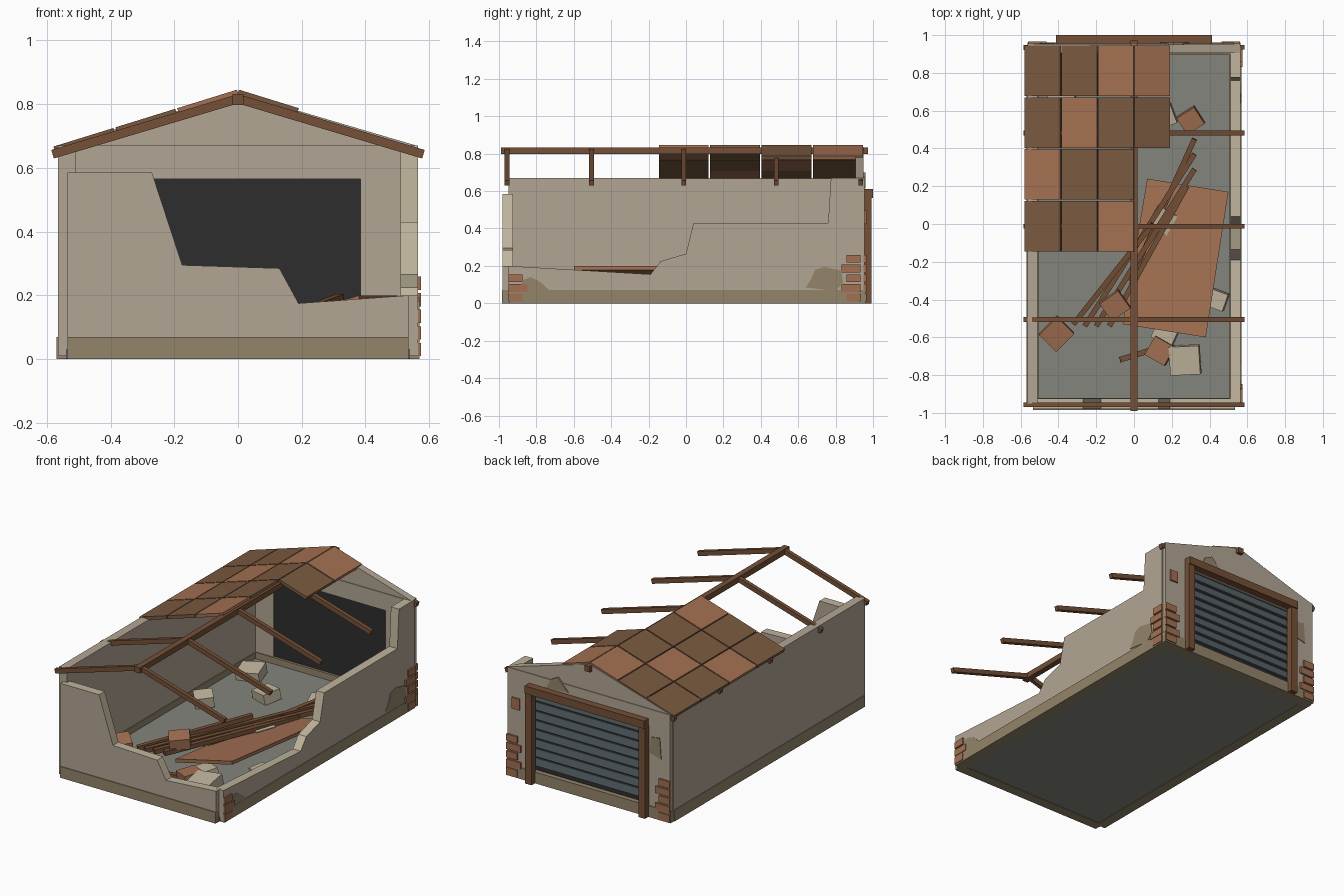
import bpy, bmesh, math
from mathutils import Vector, Matrix, Euler

if "Cube" in bpy.data.objects:
    bpy.data.objects.remove(bpy.data.objects["Cube"])


def material(name, rgb):
    m = bpy.data.materials.new(name)
    lin = [((c / 255 + 0.055) / 1.055) ** 2.4 for c in rgb]
    m.diffuse_color = (*lin, 1)
    m.use_nodes = True
    m.node_tree.nodes["Principled BSDF"].inputs["Base Color"].default_value = m.diffuse_color
    return m


WALL = material("tan plaster", (178, 166, 148))
BASE = material("olive plaster", (148, 133, 107))
CREAM = material("broken cream", (192, 181, 157))
RUST = material("rust clay", (163, 112, 82))
BROWN = material("brown clay", (122, 90, 64))
WOOD = material("dark wood", (117, 80, 55))
FLOOR = material("grey concrete", (133, 133, 125))
DARK = material("dark metal", (45, 45, 46))
SLAT = material("steel grey", (88, 98, 102))


def finish(name, bm, *mats):
    bmesh.ops.recalc_face_normals(bm, faces=bm.faces)
    me = bpy.data.meshes.new(name)
    bm.to_mesh(me)
    bm.free()
    for m in mats:
        me.materials.append(m)
    ob = bpy.data.objects.new(name, me)
    bpy.context.collection.objects.link(ob)
    return ob


def block(name, centre, size, mat, rot=(0, 0, 0)):
    bm = bmesh.new()
    bmesh.ops.create_cube(bm, size=1, matrix=Matrix.Diagonal((*size, 1)))
    ob = finish(name, bm, mat)
    ob.location = centre
    ob.rotation_euler = rot
    return ob


def box(name, lo, hi, mat):
    lo, hi = Vector(lo), Vector(hi)
    return block(name, (lo + hi) / 2, hi - lo, mat)


def beam(name, a, b, width, depth, mat):
    a, b = Vector(a), Vector(b)
    d = b - a
    rot = (0, -math.asin(d.z / d.length), math.atan2(d.y, d.x))
    return block(name, (a + b) / 2, (d.length, width, depth), mat, rot)


def prism(name, pts, axis, lo, hi, mat, broken=None):
    """Extrude an outline along x (outline y,z) or y (outline x,z)."""
    bm = bmesh.new()
    put = (lambda p, t: (t, p[0], p[1])) if axis == "x" else (lambda p, t: (p[0], t, p[1]))
    A = [bm.verts.new(put(p, lo)) for p in pts]
    B = [bm.verts.new(put(p, hi)) for p in pts]
    bm.faces.new(A)
    bm.faces.new(B)
    for i in range(len(pts)):
        j = (i + 1) % len(pts)
        bm.faces.new((A[i], A[j], B[j], B[i]))
    if broken:
        bmesh.ops.recalc_face_normals(bm, faces=bm.faces)
        for f in bm.faces:
            f.material_index = int(f.normal.z > 0.03)
    return finish(name, bm, mat, *([broken] if broken else []))


# Floor and plinth
box("floor_slab", (-0.54, -0.96, 0.002), (0.54, 0.94, 0.03), FLOOR)
box("plinth_left", (-0.57, -0.945, 0), (-0.505, 0.925, 0.07), BASE)
box("plinth_right", (0.505, -0.945, 0), (0.57, 0.925, 0.07), BASE)
box("plinth_front", (-0.535, -0.985, 0), (0.535, -0.92, 0.07), BASE)
box("plinth_back", (-0.565, 0.895, 0), (0.565, 0.96, 0.07), BASE)

# Walls, two of them broken
box("wall_left", (-0.565, -0.95, 0.01), (-0.51, 0.93, 0.67), WALL)
prism("wall_right", [(-0.95, 0.01), (0.93, 0.01), (0.93, 0.67), (0.775, 0.67), (0.76, 0.43),
                     (0.04, 0.43), (0, 0.265), (-0.135, 0.225), (-0.19, 0.155), (-0.95, 0.2)],
      "x", 0.51, 0.565, WALL, CREAM)
prism("wall_front", [(-0.535, 0.01), (0.535, 0.01), (0.535, 0.2), (0.19, 0.175), (0.13, 0.285),
                     (-0.175, 0.295), (-0.27, 0.585), (-0.535, 0.585)],
      "y", -0.98, -0.925, WALL, CREAM)
for s in (-1, 1):
    x0, x1 = sorted((s * 0.385, s * 0.56))
    box("wall_back_side", (x0, 0.9, 0.01), (x1, 0.955, 0.67), WALL)
box("wall_back_lintel", (-0.385, 0.9, 0.565), (0.385, 0.955, 0.67), WALL)
prism("wall_back_gable", [(-0.56, 0.67), (0.56, 0.67), (0, 0.835)], "y", 0.905, 0.95, WALL)

# Roller door with slats and a wooden frame
box("door_panel", (-0.385, 0.91, 0.07), (0.385, 0.93, 0.565), DARK)
for i in range(8):
    z = 0.1 + i * 0.058
    block("door_slat", (0, 0.938, z + 0.025), (0.77, 0.012, 0.046), SLAT, (math.radians(8), 0, 0))
for s in (-1, 1):
    block("door_post", (s * 0.39, 0.973, 0.285), (0.045, 0.04, 0.57), WOOD)
box("door_header", (-0.412, 0.952, 0.562), (0.412, 1.0, 0.61), WOOD)

# Roof frame
box("ridge_beam", (-0.018, -0.99, 0.797), (0.018, 0.972, 0.832), WOOD)
for y in (-0.957, -0.505, -0.012, 0.482, 0.935):
    for s in (-1, 1):
        beam("rafter", (0, y, 0.817), (s * 0.582, y, 0.643), 0.025, 0.028, WOOD)

# Roof tiles: columns from eave to ridge, R rust and B brown
PITCH = math.atan(0.31)


def tile(col, row, side, mat):
    xc = 0.097 + col * 0.194
    yc = -0.012 + row * 0.2745
    top = 0.848 - 0.31 * xc
    block("roof_tile", (side * (xc - 0.003), yc, top - 0.011),
          (0.188 / math.cos(PITCH), 0.267, 0.02), mat, (0, side * PITCH, 0))


for row, code in enumerate(("BBR", "RBB", "BRB", "BBR")):
    for i, c in enumerate(code):
        tile(2 - i, row, -1, RUST if c == "R" else BROWN)
tile(0, 2, 1, BROWN)
tile(0, 3, 1, RUST)

# Exposed bricks at the corners
for i in range(5):
    w, z = (0.075, 0.1)[i % 2], 0.03 + i * 0.052
    block("brick_side_rear", (0.566, 0.932 - w / 2, z), (0.016, w, 0.042), RUST)
    if i < 3:
        block("brick_side_front", (0.566, -0.948 + w / 2, z), (0.016, w, 0.042), RUST)
    for s in (-1, 1):
        block("brick_back", (s * (0.562 - w / 2), 0.957, z), (w, 0.018, 0.042), RUST)
block("brick_back_high", (0.5, 0.957, 0.46), (0.055, 0.014, 0.07), RUST)

# Stained plaster patches
prism("patch_side_front", [(-0.9, 0.07), (-0.73, 0.07), (-0.78, 0.115), (-0.83, 0.14), (-0.87, 0.125)],
      "x", 0.563, 0.569, BASE)
prism("patch_side_rear", [(0.64, 0.085), (0.8, 0.065), (0.84, 0.11), (0.83, 0.175), (0.74, 0.195),
                          (0.69, 0.18), (0.67, 0.13)], "x", 0.563, 0.569, BASE)
prism("patch_back_high", [(0.14, 0.625), (0.29, 0.615), (0.26, 0.675), (0.21, 0.7)], "y", 0.95, 0.96, BASE)
prism("patch_back_low", [(-0.5, 0.38), (-0.42, 0.4), (-0.43, 0.5), (-0.49, 0.51)], "y", 0.95, 0.959, BASE)

# Collapsed roof panel leaning on the broken wall
panel = bmesh.new()
corners = [(0.07, 0.24, 0.07), (0.5, 0.17, 0.2), (0.38, -0.6, 0.2), (-0.06, -0.53, 0.07)]
lower = [panel.verts.new((x, y, z - 0.022)) for x, y, z in corners]
upper = [panel.verts.new(c) for c in corners]
panel.faces.new(lower)
panel.faces.new(upper)
for i in range(4):
    j = (i + 1) % 4
    panel.faces.new((lower[i], lower[j], upper[j], upper[i]))
finish("fallen_panel", panel, RUST)

# Fallen rafters, fanned out
for i, (a, b) in enumerate([((-0.02, -0.3), (0.32, 0.45)), ((-0.32, -0.53), (0.1, 0.0)),
                            ((-0.26, -0.54), (0.32, 0.37)), ((-0.2, -0.54), (0.32, 0.29)),
                            ((-0.13, -0.54), (0.28, 0.2))]):
    beam("fallen_rafter", (*a, 0.06 + 0.008 * i), (*b, 0.19 - 0.012 * i), 0.028, 0.028, WOOD)
block("rubble_plank", (0.05, -0.68, 0.05), (0.26, 0.03, 0.025), WOOD, (0, 0.05, 0.3))

# Rubble blocks: x, y, z, size, turn, material
for x, y, z, s, turn, mat in [
        (-0.41, -0.58, 0.09, 0.135, 45, RUST), (-0.1, -0.43, 0.14, 0.12, 35, RUST),
        (0.14, -0.67, 0.07, 0.12, -30, RUST), (0.27, -0.72, 0.08, 0.16, 3, CREAM),
        (0.44, -0.4, 0.07, 0.1, -20, CREAM), (0.3, 0.55, 0.06, 0.11, 32, RUST),
        (0.16, 0.57, 0.06, 0.11, 20, CREAM), (0.15, 0.02, 0.1, 0.12, 60, CREAM),
        (0.17, -0.57, 0.06, 0.12, -25, CREAM), (-0.385, 0.68, 0.06, 0.14, 15, CREAM),
        (-0.145, 0.486, 0.06, 0.12, -20, CREAM), (-0.39, 0.22, 0.07, 0.11, 40, CREAM)]:
    block("rubble_block", (x, y, z), (s, s * 0.95, 0.065), mat, Euler((0.12, -0.1, math.radians(turn))))
